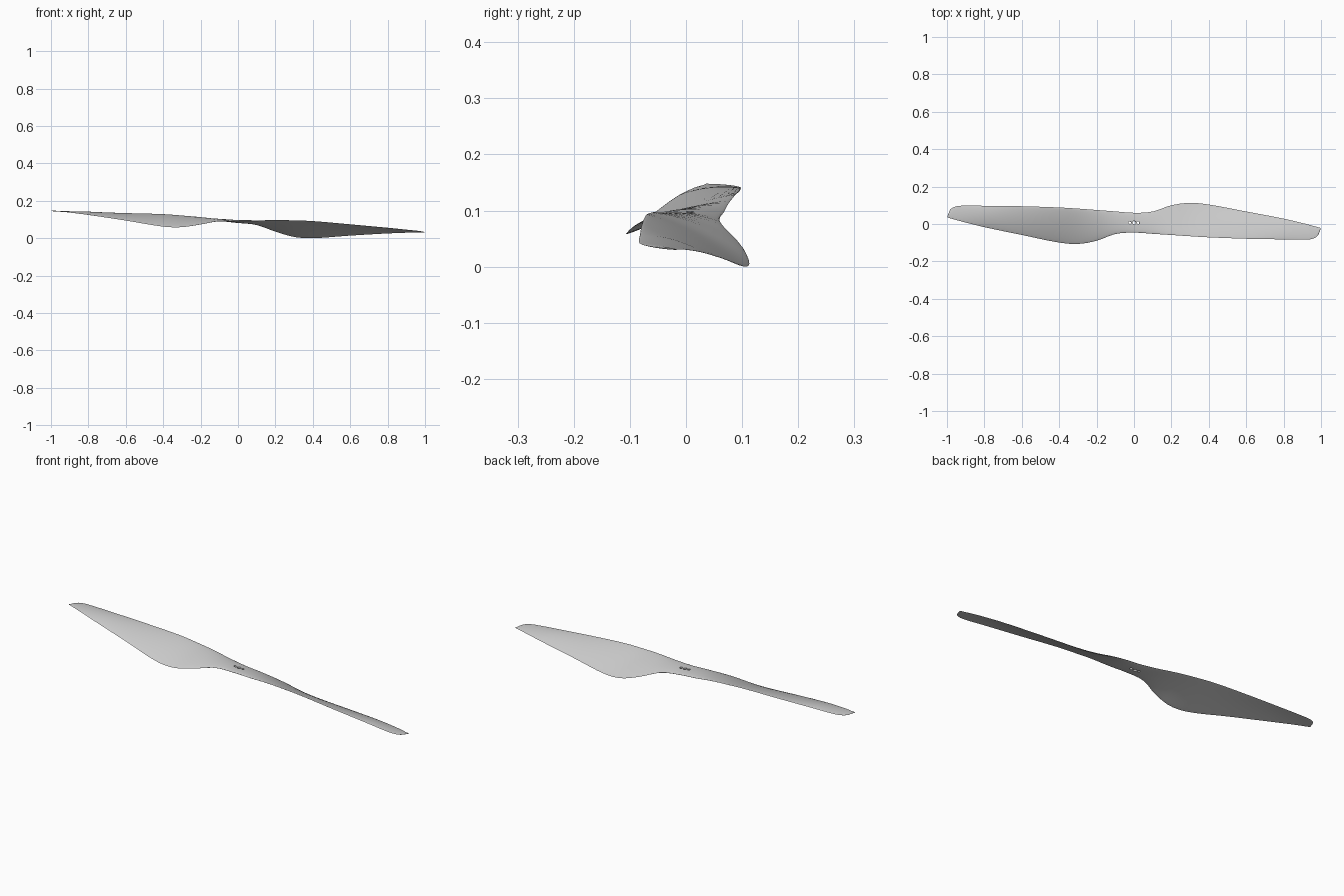
import bpy, bmesh, math
from mathutils import Matrix, Vector

cube = bpy.data.objects.get("Cube")
if cube:
    bpy.data.objects.remove(cube)

grey = bpy.data.materials.new("light grey plastic")
grey.use_nodes = True
colour = (0.6, 0.6, 0.6, 1)
grey.diffuse_color = colour
grey.node_tree.nodes["Principled BSDF"].inputs["Base Color"].default_value = colour

# Blade stations: span, leading y, trailing y, leading z, trailing z, half thickness
STATIONS = [
    (-.1, -.060, .060, -.007, .006, .006),
    (.0, -.053, .053, .000, .000, .007),
    (.1, -.060, .060, .006, -.007, .006),
    (.2, -.067, .095, .015, -.034, .005),
    (.3, -.074, .110, .019, -.056, .004),
    (.4, -.080, .102, .021, -.058, .004),
    (.6, -.087, .063, .015, -.035, .003),
    (.8, -.090, .023, .008, -.014, .003),
    (.92, -.091, -.006, .003, -.004, .002),
    (.96, -.085, -.017, .002, -.002, .002),
    (.985, -.068, -.024, .001, -.001, .002),
    (1.0, -.032, -.028, .000, .000, .001),
]


def slope(i, k):
    a, b = STATIONS[max(i - 1, 0)], STATIONS[min(i + 1, len(STATIONS) - 1)]
    return (b[k] - a[k]) / (b[0] - a[0])


def station(x):
    """Smoothly interpolated section values at a span position."""
    i = max(j for j in range(1, len(STATIONS) - 1) if STATIONS[j][0] <= x)
    a, b = STATIONS[i], STATIONS[i + 1]
    h = b[0] - a[0]
    t = (x - a[0]) / h
    return [(2*t**3 - 3*t*t + 1) * a[k] + (t**3 - 2*t*t + t) * h * slope(i, k)
            + (3*t*t - 2*t**3) * b[k] + (t**3 - t*t) * h * slope(i + 1, k)
            for k in range(1, 6)]


CHORD = 16


def section(x):
    """Closed thin aerofoil loop; the other blade is a half turn of this one."""
    side = 1 if x >= 0 else -1
    ly, ty, lz, tz, thick = station(abs(x))
    upper, lower = [], []
    for i in range(CHORD + 1):
        u = (1 - math.cos(math.pi * i / CHORD)) / 2
        if side < 0:
            u = 1 - u
        bulge = 4 * u * (1 - u)
        y = side * (ly + (ty - ly) * u)
        z = lz + (tz - lz) * u + .006 * min(abs(x) / .2, 1, (1 - abs(x)) / .2) * bulge
        upper.append(Vector((x, y, z + thick * bulge ** .5)))
        lower.append(Vector((x, y, z - thick * bulge ** .5)))
    return upper + lower[-2:0:-1]


# Two-bladed propeller lofted in one piece
half = [math.sin(math.pi / 2 * i / 44) for i in range(45)]
spans = [-x for x in reversed(half[1:])] + half
bm = bmesh.new()
rings = [[bm.verts.new(p) for p in section(x)] for x in spans]
for a, b in zip(rings, rings[1:]):
    for i in range(len(a)):
        j = (i + 1) % len(a)
        bm.faces.new((a[i], a[j], b[j], b[i]))
bm.faces.new(rings[0])
bm.faces.new(rings[-1])
bmesh.ops.recalc_face_normals(bm, faces=bm.faces)
mesh = bpy.data.meshes.new("propeller")
bm.to_mesh(mesh)
bm.free()
mesh.materials.append(grey)
propeller = bpy.data.objects.new("propeller", mesh)
bpy.context.collection.objects.link(propeller)

# Shaft hole and two fixing holes through the hub
for x, radius in ((0, .009), (-.022, .007), (.022, .007)):
    bpy.ops.mesh.primitive_cylinder_add(vertices=20, radius=radius, depth=.2, location=(x, 0, 0))
    cutter = bpy.context.object
    cutter.name = "hole_cutter"
    cutter.hide_render = True
    cut = propeller.modifiers.new("hole", "BOOLEAN")
    cut.operation, cut.solver, cut.object = "DIFFERENCE", "EXACT", cutter
    bpy.context.view_layer.objects.active = propeller
    bpy.ops.object.modifier_apply(modifier=cut.name)
    bpy.data.objects.remove(cutter)

# Lean the whole propeller and lift it to the ground plane
tilt = Matrix.Rotation(.06, 4, "Y") @ Matrix.Rotation(-.07, 4, "X")
propeller.data.transform(Matrix.Translation((0, .007, .095)) @ tilt)
low = min(v.co.z for v in propeller.data.vertices)
propeller.data.transform(Matrix.Translation((0, 0, -low)))

bpy.ops.object.select_all(action="DESELECT")
propeller.select_set(True)
bpy.context.view_layer.objects.active = propeller
bpy.ops.object.shade_smooth_by_angle(angle=math.radians(40))
